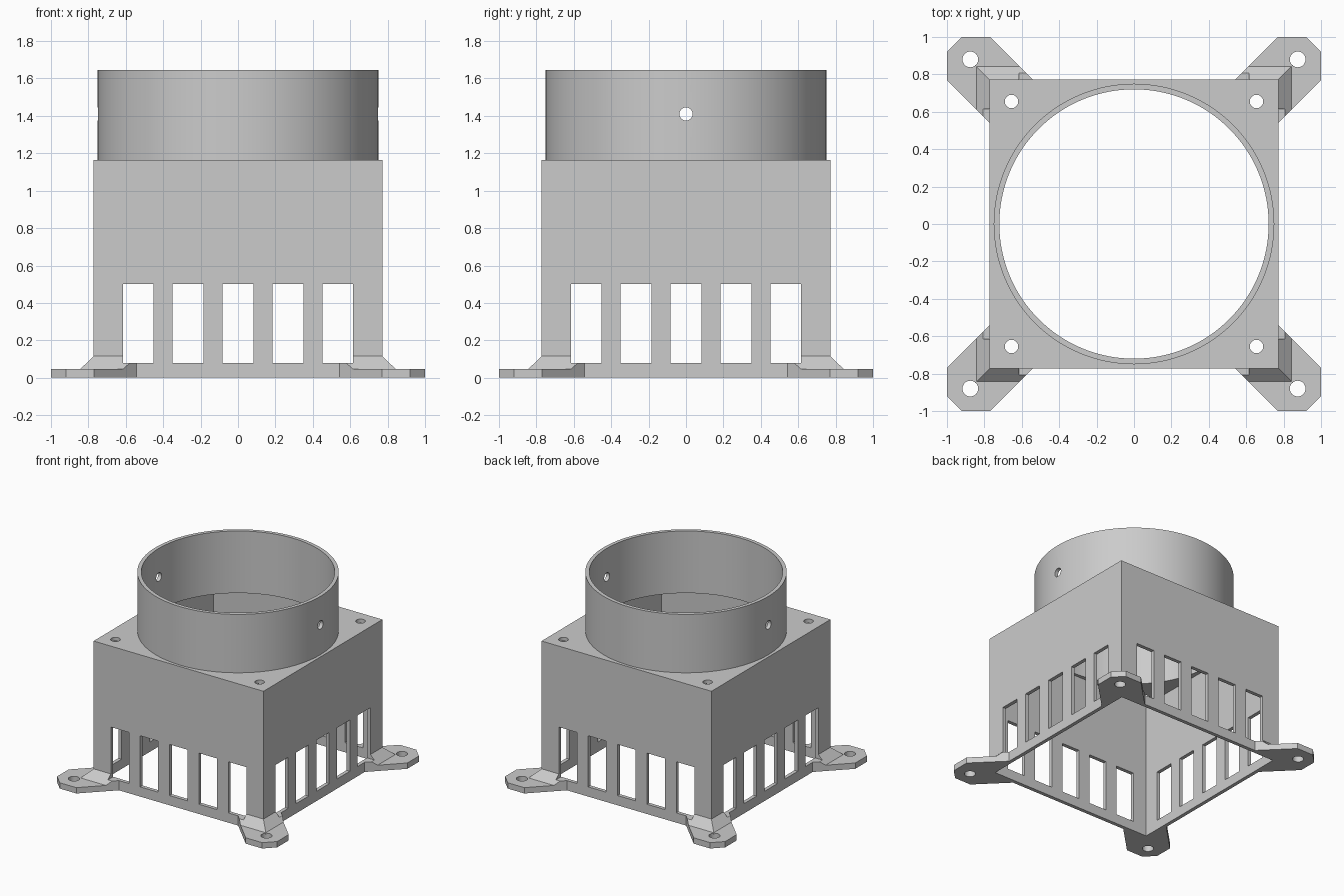
import bpy, bmesh, math
from mathutils import Matrix, Vector

cube = bpy.data.objects.get("Cube")
if cube:
    bpy.data.objects.remove(cube, do_unlink=True)

HALF, WALL, TOP = 0.772, 0.03, 1.165      # housing half width, wall thickness, height
RIM, OUTER, INNER = 1.645, 0.75, 0.72     # collar top and radii
CORNERS = [(sx, sy) for sx in (-1, 1) for sy in (-1, 1)]

grey = bpy.data.materials.new("light grey plastic")
grey.use_nodes = True
colour = (0.6, 0.6, 0.6, 1)
grey.diffuse_color = colour
grey.node_tree.nodes["Principled BSDF"].inputs["Base Color"].default_value = colour


def add_box(bm, low, high):
    low, high = Vector(low), Vector(high)
    size = Matrix.Diagonal((*(high - low), 1))
    bmesh.ops.create_cube(bm, size=1, matrix=Matrix.Translation((low + high) / 2) @ size)


def add_cylinder(bm, centre, radius, depth, sides=32, turn=Matrix()):
    bmesh.ops.create_cone(bm, cap_ends=True, segments=sides, radius1=radius, radius2=radius,
                          depth=depth, matrix=Matrix.Translation(centre) @ turn)


def add_prism(bm, outline, z0, z1):
    face = bm.faces.new([bm.verts.new((x, y, z0)) for x, y in outline])
    up = bmesh.ops.extrude_face_region(bm, geom=[face])["geom"]
    verts = [v for v in up if isinstance(v, bmesh.types.BMVert)]
    bmesh.ops.translate(bm, verts=verts, vec=(0, 0, z1 - z0))


def finish(bm, name):
    bmesh.ops.recalc_face_normals(bm, faces=bm.faces)
    mesh = bpy.data.meshes.new(name)
    bm.to_mesh(mesh)
    bm.free()
    mesh.materials.append(grey)
    obj = bpy.data.objects.new(name, mesh)
    bpy.context.collection.objects.link(obj)
    return obj


def boolean(obj, cutter, operation="DIFFERENCE"):
    cutter.hide_render = True
    mod = obj.modifiers.new("cut", "BOOLEAN")
    mod.object, mod.operation, mod.solver = cutter, operation, "EXACT"
    bpy.context.view_layer.update()
    graph = bpy.context.evaluated_depsgraph_get()
    mesh = bpy.data.meshes.new_from_object(obj.evaluated_get(graph))
    obj.modifiers.clear()
    obj.data = mesh


def smooth(obj):
    bpy.ops.object.select_all(action="DESELECT")
    obj.select_set(True)
    bpy.context.view_layer.objects.active = obj
    bpy.ops.object.shade_smooth_by_angle(angle=math.radians(30))


# Vent windows: five through each of the four walls
bm = bmesh.new()
for i in range(-2, 3):
    a, b = i * 0.267 - 0.082, i * 0.267 + 0.082
    for low, high in ((-0.9, -0.7), (0.7, 0.9)):
        add_box(bm, (a, low, 0.08), (b, high, 0.5))
        add_box(bm, (low, a, 0.08), (high, b, 0.5))
windows = finish(bm, "window_cutter")

# Housing: open-bottomed box with a round opening and four screw holes on top
bm = bmesh.new()
add_box(bm, (-HALF, -HALF, 0), (HALF, HALF, TOP))
housing = finish(bm, "housing")

bm = bmesh.new()
inside = HALF - WALL
add_box(bm, (-inside, -inside, -0.1), (inside, inside, TOP - WALL))
cavity = finish(bm, "cavity_cutter")

bm = bmesh.new()
add_cylinder(bm, (0, 0, TOP), INNER, 0.3, 128)
for sx, sy in CORNERS:
    add_cylinder(bm, (sx * 0.655, sy * 0.655, TOP), 0.036, 0.3)
openings = finish(bm, "top_opening_cutter")
for cutter in (cavity, openings, windows):
    boolean(housing, cutter)

# Collar: thin tube with a pin hole on the left and right
bm = bmesh.new()
add_cylinder(bm, (0, 0, (TOP + RIM) / 2), OUTER, RIM - TOP, 128)
collar = finish(bm, "collar")
bm = bmesh.new()
add_cylinder(bm, (0, 0, (TOP + RIM) / 2), INNER, 1, 128)
bore = finish(bm, "bore_cutter")
bm = bmesh.new()
add_cylinder(bm, (0, 0, 1.41), 0.035, 2, 32, Matrix.Rotation(math.pi / 2, 4, "Y"))
pin = finish(bm, "pin_hole_cutter")
boolean(collar, bore)
boolean(collar, pin)

# Feet: clipped-corner tabs wrapped around each corner
k = HALF - 0.01
half_outline = [(k, k), (k, k - 0.23), (1, 0.77), (1, 0.92)]
outline = half_outline + [(y, x) for x, y in reversed(half_outline[1:])]


def corner_prisms(z0, z1, name):
    bm = bmesh.new()
    for sx, sy in CORNERS:
        add_prism(bm, [(sx * x, sy * y) for x, y in outline], z0, z1)
    return finish(bm, name)


feet = corner_prisms(0, 0.048, "mounting_feet")
bm = bmesh.new()
for sx, sy in CORNERS:
    add_cylinder(bm, (sx * 0.875, sy * 0.88, 0), 0.042, 0.3)
screws = finish(bm, "foot_hole_cutter")
boolean(feet, screws)

# Gussets: sloped skirt kept only above the feet
gussets = corner_prisms(0.02, 0.2, "foot_gussets")
bm = bmesh.new()
bmesh.ops.create_cone(bm, cap_ends=True, segments=4, radius1=0.85 * math.sqrt(2),
                      radius2=HALF * math.sqrt(2), depth=0.075,
                      matrix=Matrix.Translation((0, 0, 0.0775)) @ Matrix.Rotation(math.pi / 4, 4, "Z"))
skirt = finish(bm, "skirt_cutter")
boolean(gussets, skirt, "INTERSECT")
boolean(gussets, windows)

for cutter in (windows, cavity, openings, bore, pin, screws, skirt):
    bpy.data.objects.remove(cutter, do_unlink=True)
for part in (housing, collar, feet, gussets):
    smooth(part)
